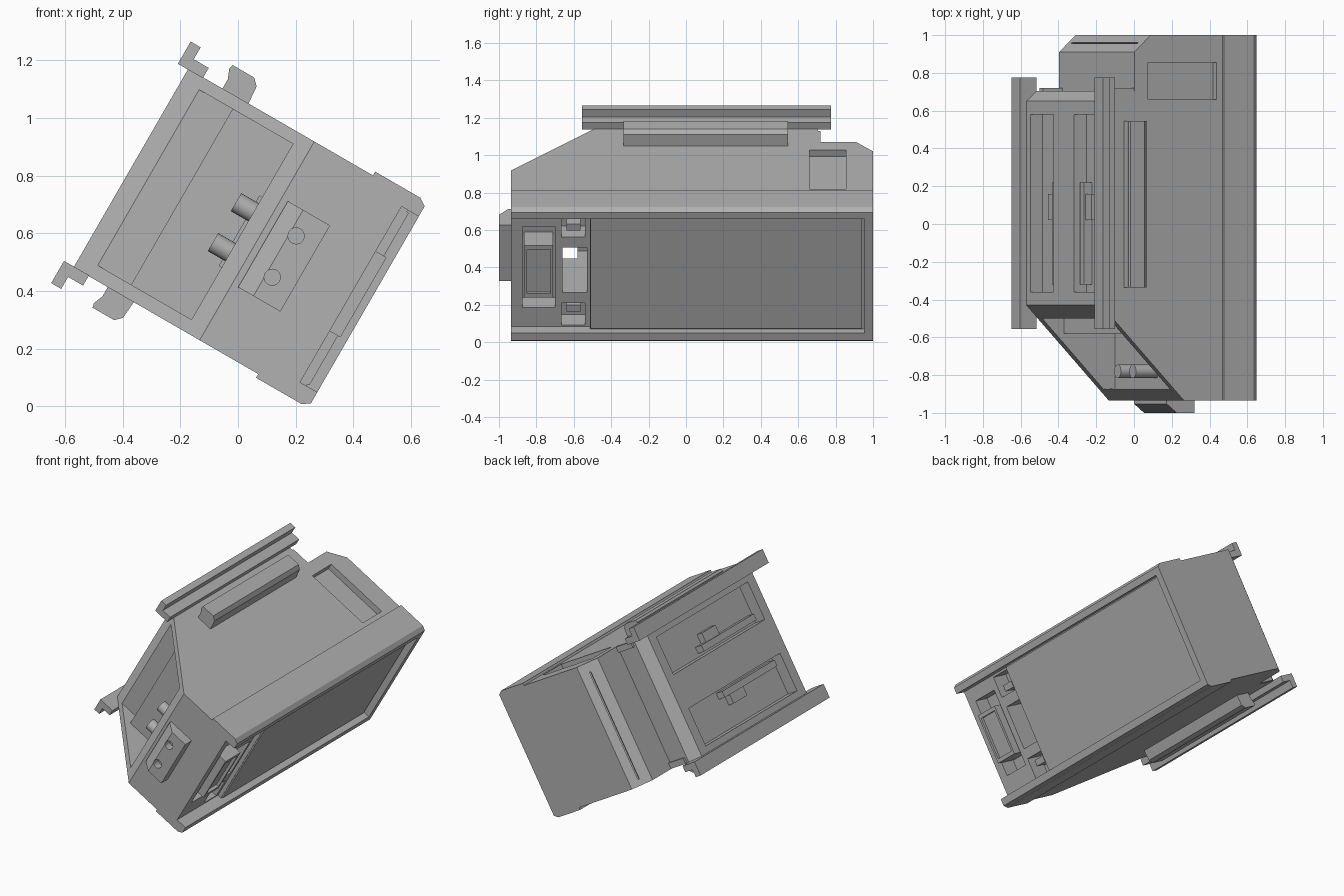
import bpy, bmesh, math
from mathutils import Matrix, Vector

cube = bpy.data.objects.get("Cube")
if cube:
    bpy.data.objects.remove(cube)

# One plain colour
grey = bpy.data.materials.new("mid_grey")
grey.use_nodes = True
COLOUR = (0.44, 0.44, 0.44, 1)
grey.diffuse_color = COLOUR
grey.node_tree.nodes["Principled BSDF"].inputs["Base Color"].default_value = COLOUR

# The device is built upright (x depth, z width) and tilted about y
TILT = Matrix.Rotation(math.radians(30), 4, 'Y')
MID = 0.53          # centre of the width


def finish(name, bm):
    bmesh.ops.recalc_face_normals(bm, faces=bm.faces)
    mesh = bpy.data.meshes.new(name)
    bm.to_mesh(mesh)
    bm.free()
    mesh.materials.append(grey)
    ob = bpy.data.objects.new(name, mesh)
    ob.matrix_world = TILT
    bpy.context.collection.objects.link(ob)
    return ob


def prism(name, pts, lo, hi, axis):
    """Extrude a profile: (depth, width) along y, or (depth, y) along z."""
    bm = bmesh.new()
    place = (lambda p, t: (p[0], t, p[1])) if axis == 'y' else (lambda p, t: (p[0], p[1], t))
    face = bm.faces.new([bm.verts.new(place(p, lo)) for p in pts])
    new = bmesh.ops.extrude_face_region(bm, geom=[face])["geom"]
    shift = Vector(place((0, 0), hi - lo))
    bmesh.ops.translate(bm, vec=shift, verts=[v for v in new if isinstance(v, bmesh.types.BMVert)])
    return finish(name, bm)


def box(name, a, y, b):
    return prism(name, [(a[0], y[0]), (a[1], y[0]), (a[1], y[1]), (a[0], y[1])], b[0], b[1], 'z')


def cylinder(name, centre, radius, length, axis):
    bm = bmesh.new()
    rot = Matrix.Rotation(math.pi / 2, 4, axis)
    bmesh.ops.create_cone(bm, cap_ends=True, segments=24, radius1=radius, radius2=radius,
                          depth=length, matrix=Matrix.Translation(centre) @ rot)
    return finish(name, bm)


def select(ob):
    bpy.ops.object.select_all(action='DESELECT')
    ob.select_set(True)
    bpy.context.view_layer.objects.active = ob


def combine(target, tool, operation='DIFFERENCE'):
    mod = target.modifiers.new("bool", 'BOOLEAN')
    mod.operation, mod.solver, mod.object = operation, 'EXACT', tool
    bpy.context.view_layer.update()
    select(target)
    bpy.ops.object.modifier_apply(modifier=mod.name)
    bpy.data.objects.remove(tool)


def flip(pts):
    return [(a, 2 * MID - b) for a, b in pts]


def flip_span(span):
    return (2 * MID - span[1], 2 * MID - span[0])


# Housing: side outline with sloped front and stepped back
housing = prism("housing", [(-.735, -.43), (-.23, -.935), (.10, -.935), (.10, 1), (-.434, 1),
                            (-.534, .91), (-.534, .705), (-.671, .705), (-.735, .65)],
                MID - .398, MID + .398, 'z')
# Wider lower tray with chamfered edges
tray_half = [(.005, .413), (.187, .413), (.214, .395)]
tray = prism("tray", [(a, MID + w) for a, w in tray_half] +
             [(a, MID - w) for a, w in reversed(tray_half)], -.935, 1, 'y')
combine(housing, tray, 'UNION')

INNER = (.18, .884)
# Battery bay and the shallower connector bay open to the front
combine(housing, box("cut", (.17, .4), (-.515, .955), INNER))
combine(housing, box("cut", (.145, .4), (-1.1, -.514), INNER))

# Deep pocket in the sloped front
combine(housing, prism("cut", [(-.666, -.499), (-.532, -.499), (-.532, -.58), (-.22, -.58), (-.22, -.87),
                               (-.29, -.875), (-.5, -1.085), (-.876, -.709)], INNER[0], INNER[1], 'z'))

# Connector bay: latch well, passage and two clip wells
combine(housing, box("cut", (.04, .3), (-.875, -.70), (.30, .80)))
combine(housing, box("cut", (-.3, .3), (-.66, -.53), (.39, .67)))
CLIP = (.735, .87)
for span in (CLIP, flip_span(CLIP)):
    combine(housing, box("cut", (.03, .3), (-.665, -.54), span))

# Rear contact recesses on the mounting face
REAR = (.64, .885)
for span in (REAR, flip_span(REAR)):
    combine(housing, box("cut", (-.9, -.66), (-.36, .58), span))

# Side label recess and rear slot
combine(housing, box("cut", (-.45, -.03), (.66, .855), (.888, 1.1)))
combine(housing, prism("cut", [(-.52, .985), (-.513, .991), (-.463, .951), (-.47, .945)], .17, .87, 'z'))

# Battery cover inside the bay
box("battery_cover", (.16, .178), (-.51, .94), (.187, .877))

# Latch in the connector bay
latch = box("latch", (.03, .188), (-.865, -.71), (.385, .705))
combine(latch, box("cut", (.17, .3), (-.85, -.725), (.41, .68)))

# Parts that repeat on both sides of the width
RAIL = [(-.775, .925), (-.675, .925), (-.675, .966), (-.735, .966), (-.735, 1.014), (-.775, 1.014)]
RIDGE = [(-.598, .92), (-.598, .965), (-.612, 1.0), (-.608, 1.016), (-.522, 1.016), (-.499, .994), (-.493, .92)]
for side, mirrored in (("left", False), ("right", True)):
    pick = flip if mirrored else (lambda p: p)
    span = flip_span if mirrored else (lambda s: s)
    prism("mounting_rail_" + side, pick(RAIL), -.555, .775, 'y')
    prism("grip_ridge_" + side, pick(RIDGE), -.335, .545, 'y')
    box("rear_hook_" + side, (-.655, -.53), (.70, .72), span((.89, .927)))
    box("contact_tab_" + side, (-.71, -.65), (-.32, .22), span((.66, .70)))
    box("contact_post_" + side, (-.70, -.65), (.02, .16), span((.70, .76)))
    box("clip_" + side, (.02, .12), (-.64, -.565), span((.76, .80)))
    # Terminal pins in the front pocket
    pin = cylinder("terminal_pin_" + side, (-.285, -.78, MID + (-.08 if mirrored else .08)), .036, .15, 'Y')
    select(pin)
    bpy.ops.object.shade_smooth_by_angle()

# Front socket block with two round holes
socket = prism("front_socket", [(-.206, -.93), (-.206, -.952), (-.145, -1), (-.037, -1), (-.037, -.93)],
               .358, .703, 'z')
for b in (.447, .613):
    combine(socket, cylinder("cut", (-.121, -.99, b), .028, .08, 'X'))
